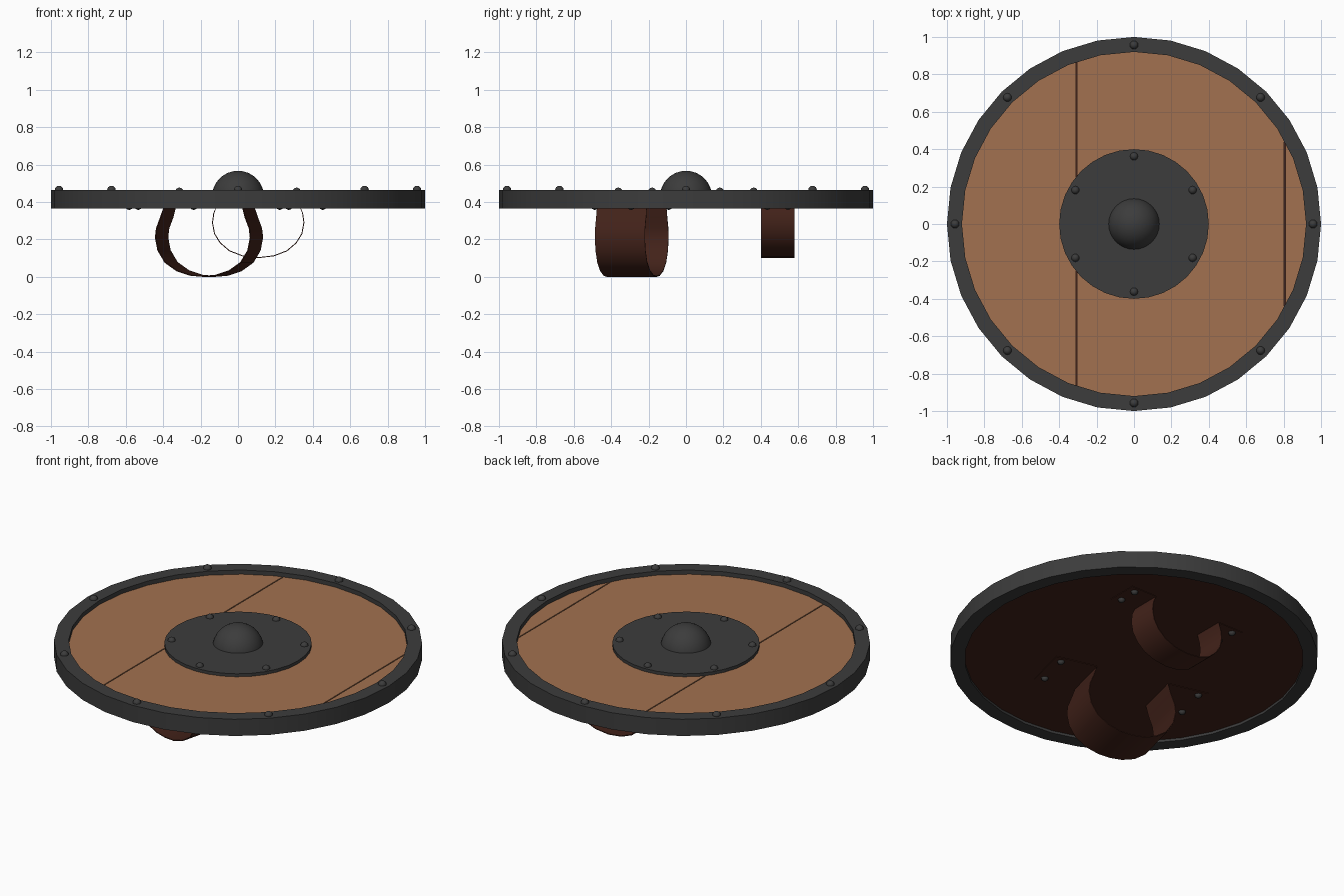
import bpy, bmesh, math
from mathutils import Vector, Matrix

if "Cube" in bpy.data.objects:
    bpy.data.objects.remove(bpy.data.objects["Cube"])

SIDES = 32


def material(name, rgb):
    m = bpy.data.materials.new(name)
    m.diffuse_color = (*rgb, 1)
    m.use_nodes = True
    m.node_tree.nodes["Principled BSDF"].inputs["Base Color"].default_value = m.diffuse_color
    return m


WOOD = material("wood", (0.36, 0.165, 0.08))
IRON = material("dark_iron", (0.045, 0.045, 0.045))
LEATHER = material("leather", (0.055, 0.016, 0.01))


def finish(name, bm, mat, smooth=None):
    bmesh.ops.recalc_face_normals(bm, faces=bm.faces[:])
    me = bpy.data.meshes.new(name)
    bm.to_mesh(me)
    bm.free()
    ob = bpy.data.objects.new(name, me)
    bpy.context.collection.objects.link(ob)
    me.materials.append(mat)
    if smooth:
        bpy.ops.object.select_all(action='DESELECT')
        ob.select_set(True)
        bpy.context.view_layer.objects.active = ob
        bpy.ops.object.shade_smooth_by_angle(angle=math.radians(smooth))
    return ob


def disc_mesh(r, z0, z1):
    bm = bmesh.new()
    bmesh.ops.create_cone(bm, cap_ends=True, segments=SIDES, radius1=r, radius2=r,
                          depth=z1 - z0, matrix=Matrix.Translation((0, 0, (z0 + z1) / 2)))
    return bm


def rivets(name, points, r, z):
    bm = bmesh.new()
    for x, y in points:
        bmesh.ops.create_uvsphere(bm, u_segments=12, v_segments=8, radius=r,
                                  matrix=Matrix.Translation((x, y, z)))
    finish(name, bm, IRON, 40)


def ring_points(n, r):
    return [(r * math.sin(math.tau * i / n), r * math.cos(math.tau * i / n)) for i in range(n)]


# Iron rim: square profile swept round
bm = bmesh.new()
rings = [[bm.verts.new((r * x, r * y, z)) for x, y in ring_points(SIDES, 1)]
         for r, z in ((0.92, 0.365), (1, 0.365), (1, 0.465), (0.92, 0.465))]
for k in range(4):
    a, b = rings[k], rings[(k + 1) % 4]
    for i in range(SIDES):
        j = (i + 1) % SIDES
        bm.faces.new((a[i], a[j], b[j], b[i]))
finish("rim", bm, IRON, 30)

# Wooden planks cut from a disc, separated by narrow seams
GAP = 0.003
for n, (x0, x1) in enumerate(((-2, -0.307), (-0.307, 0.806), (0.806, 2))):
    bm = disc_mesh(0.925, 0.395, 0.44)
    for x, s in ((x0 + GAP, -1), (x1 - GAP, 1)):
        if abs(x) > 1:
            continue
        cut = bmesh.ops.bisect_plane(bm, geom=bm.verts[:] + bm.edges[:] + bm.faces[:],
                                     plane_co=(x, 0, 0), plane_no=(s, 0, 0), clear_outer=True)
        bmesh.ops.contextual_create(
            bm, geom=[e for e in cut["geom_cut"] if isinstance(e, bmesh.types.BMEdge)])
    finish(f"plank_{n + 1}", bm, WOOD)

# Leather backing, boss plate and dome
finish("backing", disc_mesh(0.925, 0.38, 0.396), LEATHER)
finish("boss_plate", disc_mesh(0.4, 0.435, 0.458), IRON)
bm = bmesh.new()
bmesh.ops.create_uvsphere(bm, u_segments=32, v_segments=16, radius=0.139)
bmesh.ops.bisect_plane(bm, geom=bm.verts[:] + bm.edges[:] + bm.faces[:],
                       plane_co=(0, 0, 0), plane_no=(0, 0, -1), clear_outer=True)
bmesh.ops.translate(bm, verts=bm.verts[:], vec=(0, 0, 0.428))
finish("boss_dome", bm, IRON, 40)
rivets("rim_rivets", ring_points(8, 0.957), 0.023, 0.464)
rivets("boss_rivets", ring_points(6, 0.362), 0.022, 0.455)


# Leather straps: half profile mirrored, extruded across the width, then thickened
def strap(name, half, width, centre, angle, rivet_s, rivet_w):
    profile = [(-s, z) for s, z in half] + [(s, z) for s, z in reversed(half[:-1])]
    place = Matrix.Translation((*centre, 0)) @ Matrix.Rotation(math.radians(angle), 4, 'Z')
    t = 0.005
    bm = bmesh.new()
    grid = []
    for i, (s, z) in enumerate(profile):
        p = profile[max(i - 1, 0)]
        q = profile[min(i + 1, len(profile) - 1)]
        d = Vector((q[0] - p[0], q[1] - p[1])).normalized()
        inner = (s - d.y * t, z + d.x * t)
        grid.append([bm.verts.new(place @ Vector((a, y, b)))
                     for a, b, y in ((s, z, -width / 2), (s, z, width / 2),
                                     (*inner, width / 2), (*inner, -width / 2))])
    for a, b in zip(grid, grid[1:]):
        for k in range(4):
            m = (k + 1) % 4
            bm.faces.new((a[k], a[m], b[m], b[k]))
    bm.faces.new(grid[0])
    bm.faces.new(grid[-1])
    finish(name, bm, LEATHER, 40)
    pts = [(place @ Vector((i * rivet_s, j * rivet_w, 0))).xy for i in (-1, 1) for j in (-1, 1)]
    rivets(name + "_rivets", pts, 0.02, 0.378)


strap("arm_strap",
      [(0.46, 0.377), (0.215, 0.377), (0.235, 0.32), (0.258, 0.26), (0.264, 0.21), (0.25, 0.14),
       (0.21, 0.075), (0.145, 0.03), (0.07, 0.006), (0, 0)],
      0.275, (-0.155, -0.29), -14, 0.415, 0.1)
strap("hand_strap",
      [(0.39, 0.377), (0.222, 0.377), (0.24, 0.34), (0.247, 0.29), (0.236, 0.23), (0.205, 0.18),
       (0.155, 0.137), (0.085, 0.11), (0, 0.1)],
      0.18, (0.108, 0.49), 0, 0.345, 0.055)
